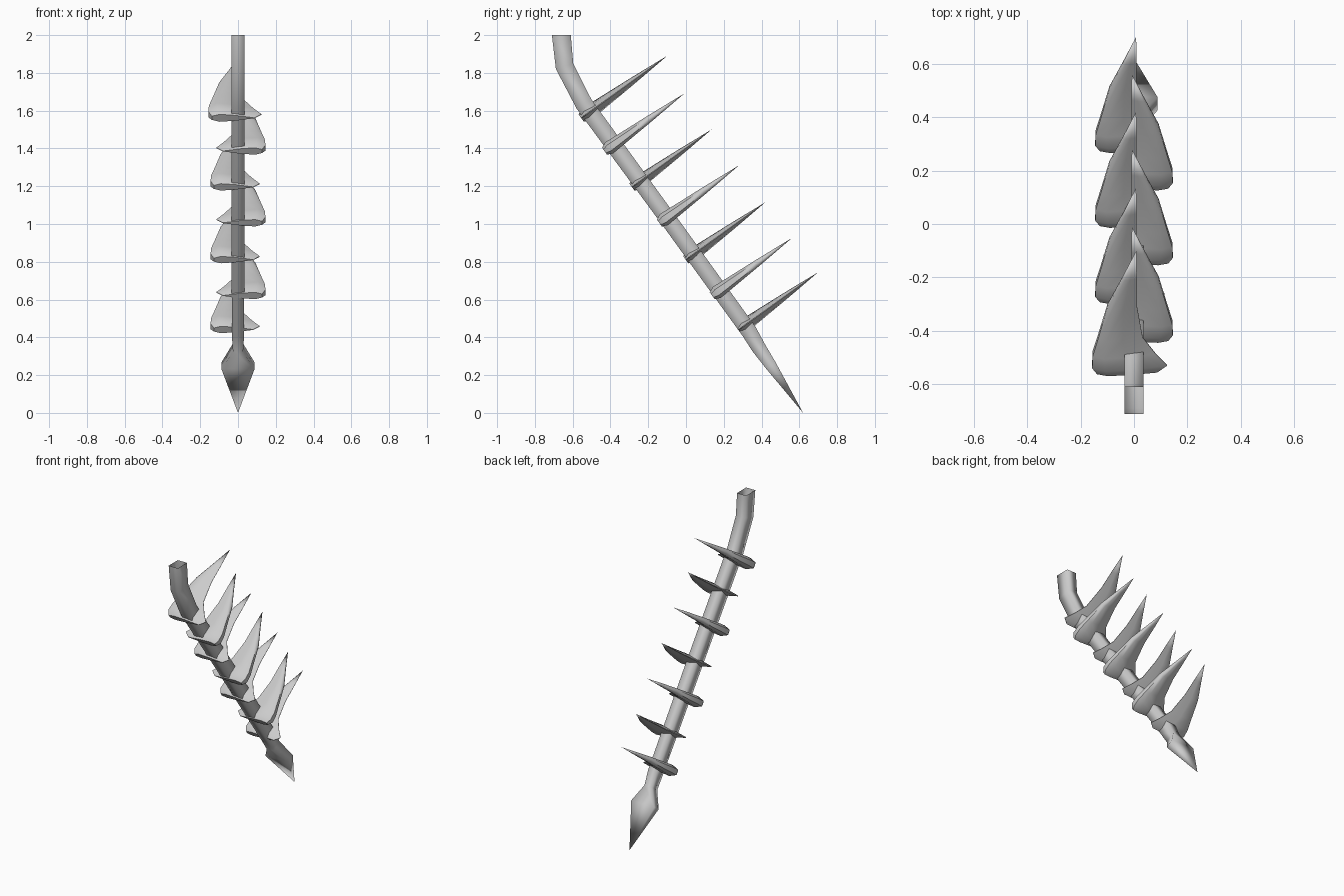
import bpy, bmesh, math
from mathutils import Vector

if "Cube" in bpy.data.objects:
    bpy.data.objects.remove(bpy.data.objects["Cube"])


def loft(name, rings, cap_start=True, angle=60):
    """Skin a list of equal-length point rings; the last ring collapses to a tip."""
    bm = bmesh.new()
    rows = [[bm.verts.new(p) for p in ring] for ring in rings]
    n = len(rows[0])
    for a, b in zip(rows, rows[1:]):
        for i in range(n):
            j = (i + 1) % n
            bm.faces.new((a[i], a[j], b[j], b[i]))
    if cap_start:
        bm.faces.new(rows[0][::-1])
    bmesh.ops.remove_doubles(bm, verts=bm.verts, dist=0.0005)
    bmesh.ops.recalc_face_normals(bm, faces=bm.faces)
    me = bpy.data.meshes.new(name)
    bm.to_mesh(me)
    bm.free()
    ob = bpy.data.objects.new(name, me)
    bpy.context.collection.objects.link(ob)
    bpy.ops.object.select_all(action='DESELECT')
    ob.select_set(True)
    bpy.context.view_layer.objects.active = ob
    bpy.ops.object.shade_smooth_by_angle(angle=math.radians(angle))
    return ob


# Hanging stem with a spear-shaped bud at the end: y, z, half width, half depth, tilt
stem_path = [
    (-0.660, 2.00, 0.035, 0.050, 0),
    (-0.643, 1.835, 0.035, 0.048, 17),
    (-0.540, 1.635, 0.035, 0.046, 32),
    (-0.076, 1.00, 0.035, 0.043, 36),
    (0.335, 0.430, 0.032, 0.042, 36),
    (0.385, 0.345, 0.027, 0.038, 35),
    (0.450, 0.250, 0.088, 0.030, 35),
    (0.620, 0.000, 0.000, 0.000, 35),
]
stem_rings = []
for y, z, hx, hd, tilt in stem_path:
    c, s = math.cos(math.radians(tilt)), math.sin(math.radians(tilt))
    stem_rings.append([(sx * hx, y + sd * hd * c, z + sd * hd * s)
                       for sx, sd in ((-1, -1), (1, -1), (1, 1), (-1, 1))])
loft("stem", stem_rings, cap_start=False, angle=100)

# Bract stations from base to tip: distance, broad edge, narrow edge, thickness
bract_profile = [
    (0.00, -0.128, 0.08, 0.045),
    (0.03, -0.145, 0.115, 0.072),
    (0.08, -0.143, 0.075, 0.066),
    (0.15, -0.125, 0.030, 0.056),
    (0.285, -0.092, 0.010, 0.038),
    (0.40, -0.042, 0.010, 0.020),
    (0.52, 0.008, 0.008, 0.000),
]
# Cross-section: fraction from broad to narrow edge, share of thickness
section = [(0, 0.25), (0.18, 0.5), (0.55, 0.36), (1, 0.03),
           (1, -0.03), (0.55, -0.36), (0.18, -0.5), (0, -0.25)]
along = Vector((0, 0.81, 0.586))
up = Vector((0, -0.586, 0.81))


def bract(name, tip_y, tip_z, side, size):
    tip = Vector((0, tip_y, tip_z))
    rings = []
    for v, ul, ur, t in bract_profile:
        rings.append([tip + along * (v - 0.52) * size + up * k * t * size
                      + Vector((side * (ul + (ur - ul) * f) * size, 0, 0))
                      for f, k in section])
    loft(name, rings)


# Seven bracts, alternating sides down the stem
tips = [(-0.10, 1.89), (-0.01, 1.69), (0.135, 1.50), (0.28, 1.31),
        (0.42, 1.115), (0.56, 0.925), (0.70, 0.745)]
for i, (y, z) in enumerate(tips):
    bract(f"bract_{i + 1}", y, z, 1 if i % 2 == 0 else -1, 1.08 if i == 0 else 1.0)
